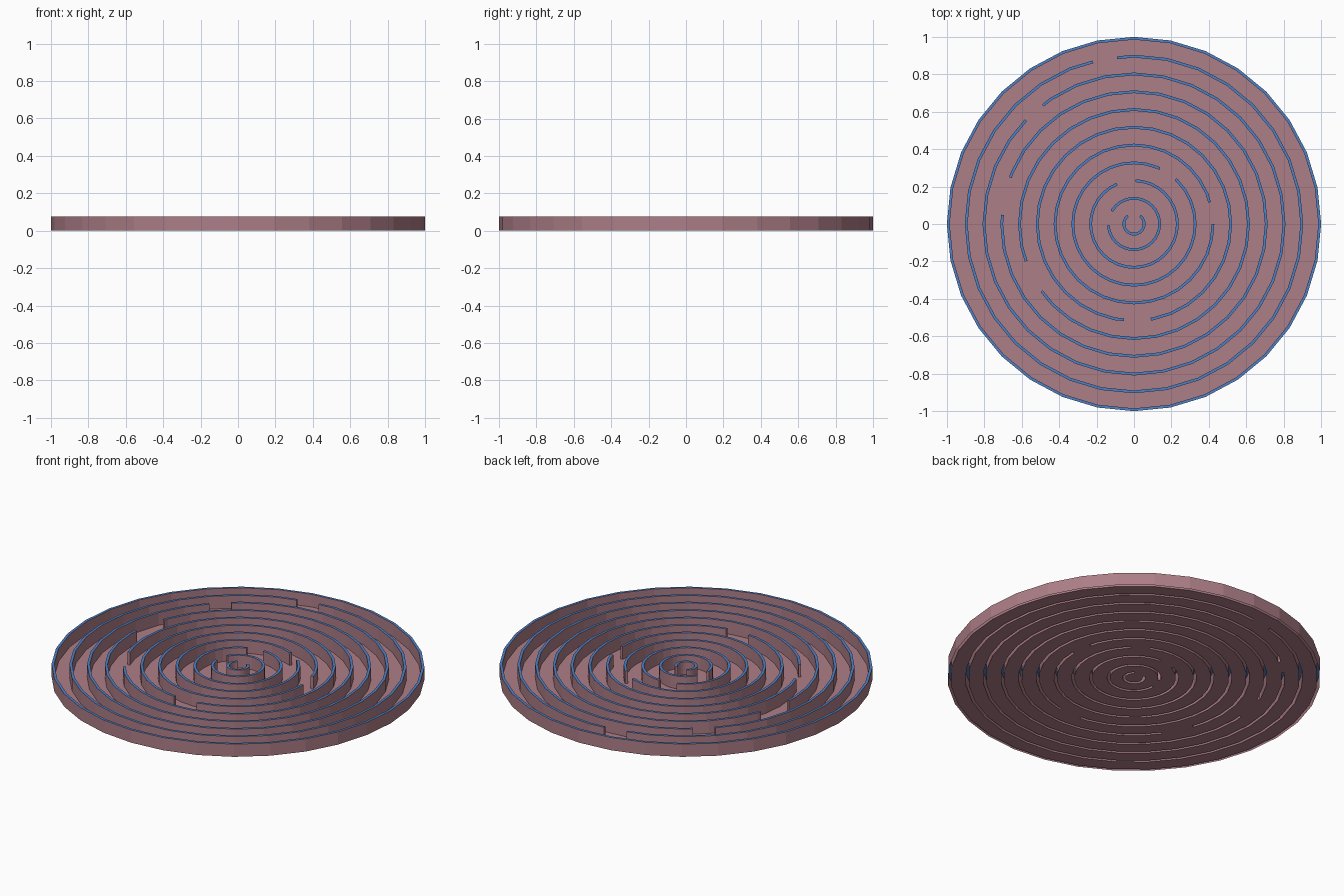
import bpy, bmesh
from math import sin, cos, radians

if "Cube" in bpy.data.objects:
    bpy.data.objects.remove(bpy.data.objects["Cube"])

SIDES = 32
STEP = 360 / SIDES
HEIGHT = 0.075
HALF = 0.0075   # half of the wall thickness

# ring radius, gap start and gap end in degrees (None = closed ring)
RINGS = [
    (0.054, 53, 127), (0.137, 150, 183), (0.232, 88, 113), (0.327, 47, 65),
    (0.422, 0, 16), (0.517, 264, 280), (0.612, 199, 216), (0.707, 159.4, 176),
    (0.802, 127.6, 136.2), (0.897, 95.8, 104.2), (1 - HALF, None, None),
]


def material(name, color):
    mat = bpy.data.materials.new(name)
    mat.diffuse_color = (*color, 1)
    mat.use_nodes = True
    mat.node_tree.nodes["Principled BSDF"].inputs["Base Color"].default_value = mat.diffuse_color
    return mat


PINK = material("pink", (0.42, 0.21, 0.245))
BLUE = material("blue", (0.08, 0.22, 0.56))


def angles(start, end):
    """Arc ends plus every polygon corner between them."""
    corners = [i * STEP for i in range(2 * SIDES + 1)]
    return [start] + [a for a in corners if start + 0.01 < a < end - 0.01] + [end]


def point(r, a, z):
    # keep cut points on the straight side of the polygon
    half = STEP / 2
    r *= cos(radians(half)) / cos(radians(a % STEP - half))
    return (r * cos(radians(a)), r * sin(radians(a)), z)


def quad(bm, *pts, mat=0):
    bm.faces.new([bm.verts.new(p) for p in pts]).material_index = mat


def flat_arc(bm, r0, r1, start, end, z, mat=0):
    steps = angles(start, end)
    for a, b in zip(steps, steps[1:]):
        quad(bm, point(r0, a, z), point(r1, a, z), point(r1, b, z), point(r0, b, z), mat=mat)


def finish(bm, name):
    bmesh.ops.remove_doubles(bm, verts=bm.verts, dist=1e-5)
    mesh = bpy.data.meshes.new(name)
    bm.to_mesh(mesh)
    bm.free()
    mesh.materials.append(PINK)
    mesh.materials.append(BLUE)
    bpy.context.collection.objects.link(bpy.data.objects.new(name, mesh))


# Floor: centre disc, corridors between the walls, and patches in the gaps
bm = bmesh.new()
bm.faces.new([bm.verts.new(point(RINGS[0][0] - HALF, i * STEP, 0)) for i in range(SIDES)])
for (r0, g0, g1), (r1, _, _) in zip(RINGS, RINGS[1:]):
    flat_arc(bm, r0 + HALF, r1 - HALF, 0, 360, 0)
    flat_arc(bm, r0 - HALF, r0 + HALF, g0, g1, 0)
finish(bm, "floor")

# Walls: hollow below, blue on top
for n, (r, g0, g1) in enumerate(RINGS):
    bm = bmesh.new()
    start, end = (0, 360) if g0 is None else (g1, g0 + 360)
    ri, ro = r - HALF, r + HALF
    flat_arc(bm, ri, ro, start, end, HEIGHT, mat=1)
    steps = angles(start, end)
    for a, b in zip(steps, steps[1:]):
        quad(bm, point(ro, a, 0), point(ro, b, 0), point(ro, b, HEIGHT), point(ro, a, HEIGHT))
        quad(bm, point(ri, b, 0), point(ri, a, 0), point(ri, a, HEIGHT), point(ri, b, HEIGHT))
    if g0 is not None:
        for a, p, q in ((start, ri, ro), (end, ro, ri)):
            quad(bm, point(p, a, 0), point(q, a, 0), point(q, a, HEIGHT), point(p, a, HEIGHT))
    finish(bm, "outer_wall" if g0 is None else f"ring_wall_{n + 1}")
